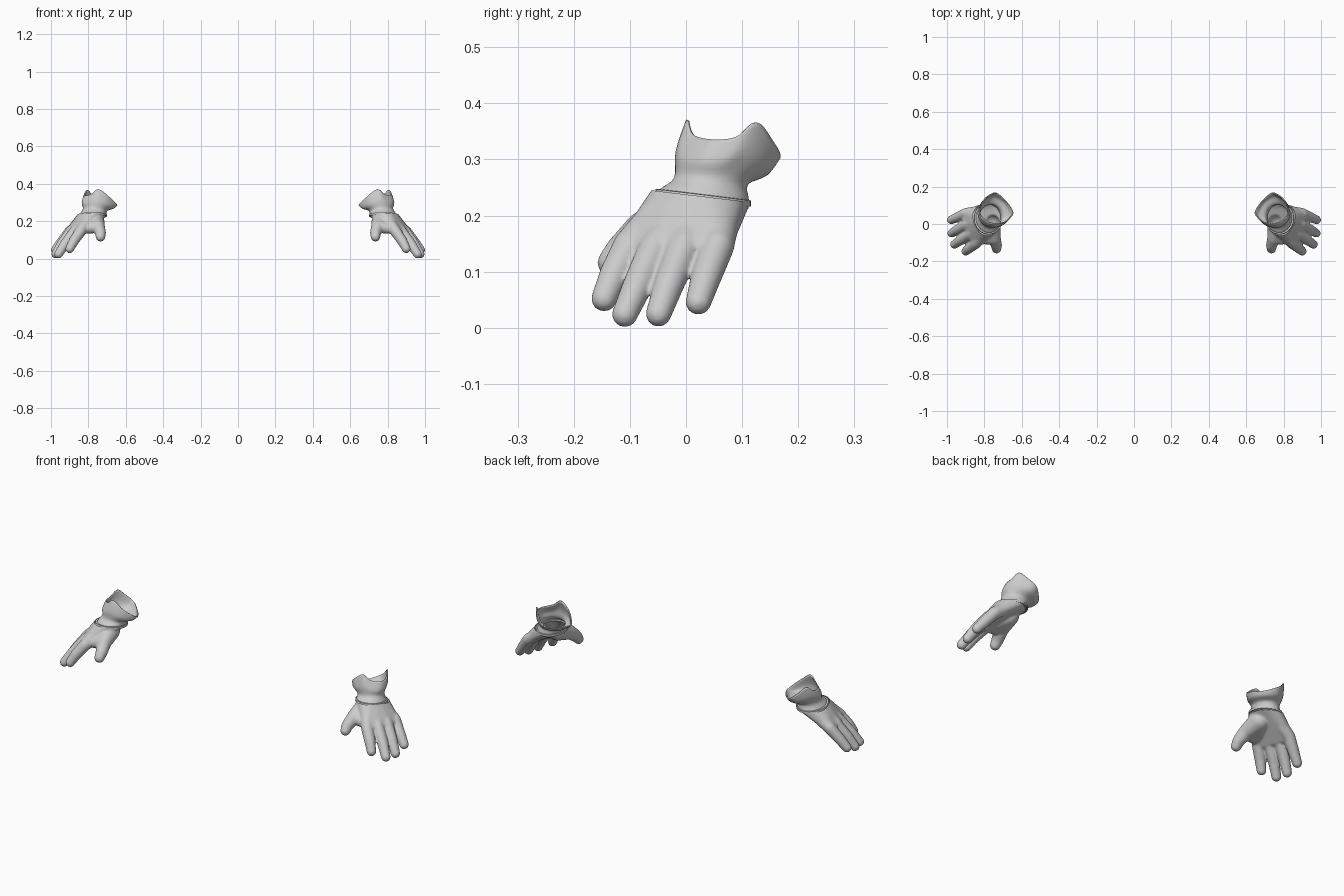
import bpy, bmesh, math
from mathutils import Vector as V

if "Cube" in bpy.data.objects:
    bpy.data.objects.remove(bpy.data.objects["Cube"])


def hull(bm, balls, ring=()):
    """Add the convex hull of some (centre, radius) balls and loose points."""
    verts = [bm.verts.new(p) for p in ring]
    for c, r in balls:
        for i in range(13):
            t = math.pi * i / 12
            for j in range(20 if 0 < i < 12 else 1):
                a = math.tau * j / 20
                verts.append(bm.verts.new(V(c) + r * V((math.sin(t) * math.cos(a),
                                                        math.sin(t) * math.sin(a), math.cos(t)))))
    res = bmesh.ops.convex_hull(bm, input=verts)
    junk = [g for g in res["geom_interior"] + res["geom_unused"] if isinstance(g, bmesh.types.BMVert)]
    bmesh.ops.delete(bm, geom=list(set(junk)), context="VERTS")


def make(name, bm):
    me = bpy.data.meshes.new(name)
    bm.to_mesh(me)
    bm.free()
    ob = bpy.data.objects.new(name, me)
    bpy.context.collection.objects.link(ob)
    return ob


def finish(ob, angle=50):
    m = ob.modifiers.new("pair", "MIRROR")
    m.use_axis[0] = True
    m.merge_threshold = 0.0001
    bpy.ops.object.select_all(action="DESELECT")
    ob.select_set(True)
    bpy.context.view_layer.objects.active = ob
    bpy.ops.object.shade_smooth_by_angle(angle=math.radians(angle))


def ellipse(c, rx, ry, n=40, tilt=-0.12):
    return [V((c[0] + rx * math.cos(a), c[1] + ry * math.sin(a), c[2] + tilt * ry * math.sin(a)))
            for a in (math.tau * i / n for i in range(n))]


def loft(bm, rings, closed=False):
    rows = [[bm.verts.new(p) for p in r] for r in rings]
    n = len(rows[0])
    pairs = list(zip(rows, rows[1:])) + ([(rows[-1], rows[0])] if closed else [])
    for a, b in pairs:
        for i in range(n):
            bm.faces.new((a[i], a[(i + 1) % n], b[(i + 1) % n], b[i]))


def spline(p0, p1, p2, p3, t):
    return 0.5 * (2 * p1 + (p2 - p0) * t + (2 * p0 - 5 * p1 + 4 * p2 - p3) * t ** 2
                  + (3 * p1 - p0 - 3 * p2 + p3) * t ** 3)


# hand: palm, fingers and thumb fused into one smooth skin
fingers = [  # metacarpal start, knuckle, middle joint, tip
    [(.785, -.030, .225), (.842, -.100, .146), (.878, -.128, .094), (.900, -.146, .052)],
    [(.800, .005, .225), (.873, -.053, .145), (.925, -.085, .078), (.960, -.109, .024)],
    [(.805, .035, .225), (.893, -.003, .145), (.942, -.030, .078), (.975, -.049, .025)],
    [(.795, .070, .220), (.898, .056, .145), (.943, .036, .090), (.977, .022, .046)],
]
bm = bmesh.new()
for f in fingers:
    rad = [.032, .030, .027, .023]
    for i in range(3):
        hull(bm, [(f[i], rad[i]), (f[i + 1], rad[i + 1])])
wrist = ellipse((.778, .030, .230), .076, .084) + ellipse((.765, .036, .262), .074, .080)
hull(bm, [(f[1], .024) for f in fingers], wrist)
thumb = [((.765, .000, .205), .050), ((.748, -.075, .172), .036),
         ((.735, -.115, .137), .029), ((.735, -.133, .116), .025)]
for a, b in zip(thumb, thumb[1:]):
    hull(bm, [a, b])
hull(bm, [thumb[0], thumb[1], ((.835, -.085, .155), .022)])
raw = make("hand_raw", bm)
m = raw.modifiers.new("fuse", "REMESH")
m.mode = "VOXEL"
m.voxel_size = .0045
m = raw.modifiers.new("soften", "SMOOTH")
m.iterations = 7
m.factor = .5
bm = bmesh.new()
bm.from_object(raw, bpy.context.evaluated_depsgraph_get())
bpy.data.objects.remove(raw)
# open the glove at the wrist
bmesh.ops.bisect_plane(bm, geom=bm.verts[:] + bm.edges[:] + bm.faces[:],
                       plane_co=(.778, .03, .234), plane_no=V((0, .12, 1)).normalized(),
                       clear_outer=True)
finish(make("glove_hand", bm))

# hem: thin flat lip around the wrist seam
bm = bmesh.new()
loft(bm, [ellipse((.778, .030, .226), .078, .086), ellipse((.777, .031, .237), .077, .085),
          ellipse((.776, .031, .238), .066, .074), ellipse((.777, .030, .226), .066, .074)], True)
finish(make("wrist_hem", bm), 35)

# cuff: flared sleeve with a ragged, notched rim
rim = [V(p) for p in [(.745, .000, .371), (.785, .012, .345), (.822, .045, .336), (.825, .088, .340),
                      (.808, .126, .366), (.778, .154, .335), (.738, .168, .302), (.690, .130, .283),
                      (.655, .085, .284), (.647, .050, .290), (.690, .008, .332)]]
n = len(rim)
top = [spline(rim[i - 1], rim[i], rim[(i + 1) % n], rim[(i + 2) % n], k / 5)
       for i in range(n) for k in range(5)]
mid = V((.735, .085, 0))
rows = []
for p in top:
    a = math.atan2(p.y - mid.y, p.x - mid.x)
    c, s = math.cos(a), math.sin(a)
    low = V((.778 + .071 * c, .031 + .080 * s, .222 - .009 * s))
    hem = V((.775 + .070 * c, .033 + .079 * s, .238 - .009 * s))
    neck = V((.763 + .066 * c, .045 + .066 * s, .262 - .006 * s + .005 * c))
    flare = neck.lerp(p, .5) + V((.008 * c, .008 * s, -.004))
    ctl = [low, low, hem, neck, flare, p, p]
    rows.append([spline(*ctl[i:i + 4], k / 4) for i in range(4) for k in range(4)] + [p])
bm = bmesh.new()
loft(bm, list(zip(*rows)))
bmesh.ops.recalc_face_normals(bm, faces=bm.faces[:])
cuff = make("glove_cuff", bm)
m = cuff.modifiers.new("thickness", "SOLIDIFY")
m.thickness = .006
finish(cuff)
